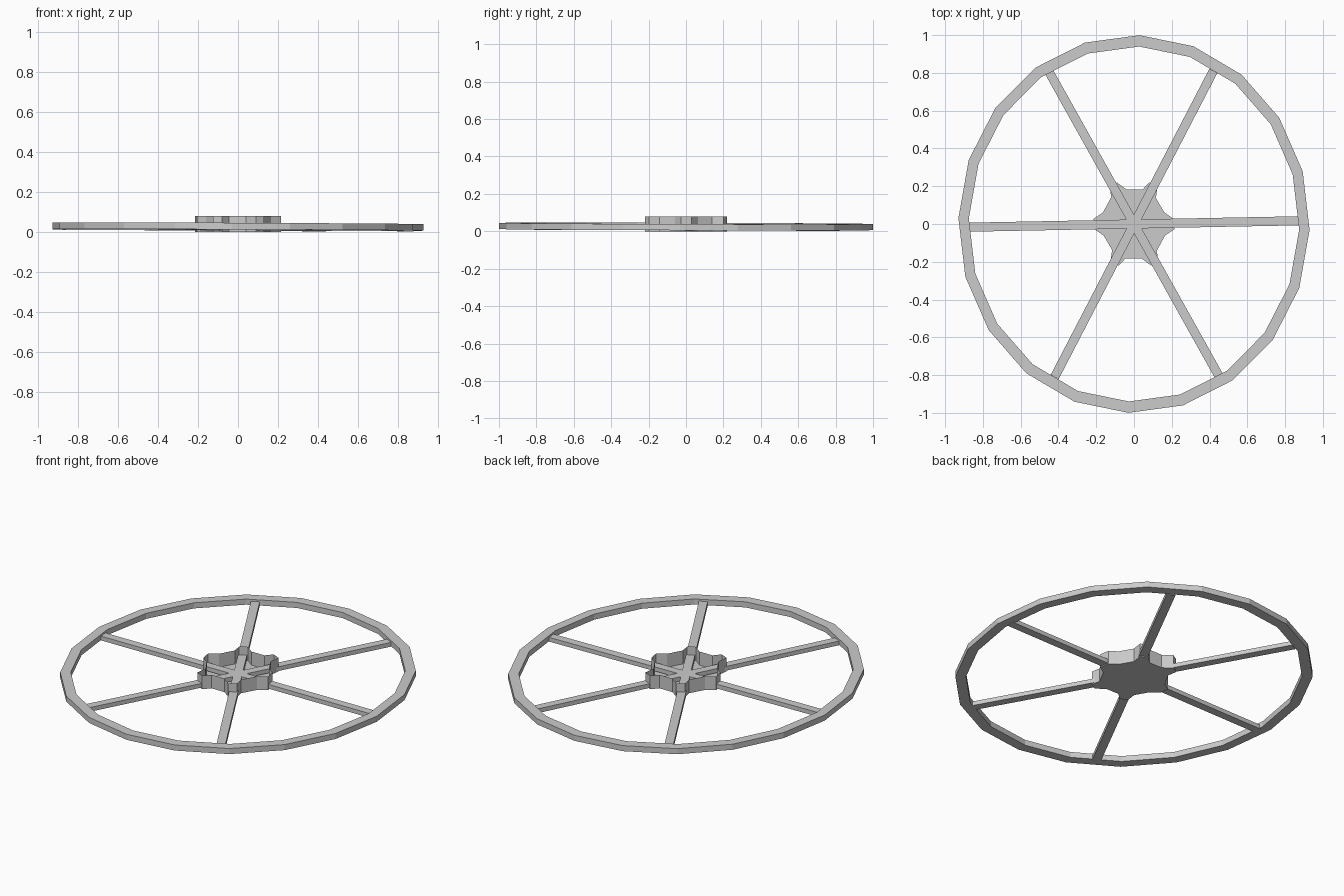
import bpy
from math import sin, cos, radians, atan2, hypot

if "Cube" in bpy.data.objects:
    bpy.data.objects.remove(bpy.data.objects["Cube"])


def add_mesh(name, verts, faces):
    mesh = bpy.data.meshes.new(name)
    mesh.from_pydata(verts, [], faces)
    mesh.update()
    obj = bpy.data.objects.new(name, mesh)
    bpy.context.collection.objects.link(obj)
    return obj


# Rim: 20-sided, slightly oval ring with a small tilt
N = 20
verts, faces = [], []
for i in range(N):
    a = radians(-1.8 + 360 / N * i)
    for rx, ry, z in ((0.93, 1.0, 0.009), (0.93, 1.0, 0.042),
                      (0.875, 0.94, 0.042), (0.875, 0.94, 0.009)):
        x, y = rx * cos(a), ry * sin(a)
        verts.append((x, y, z - 0.004 * x - 0.003 * y))
    for k in range(4):
        j = (i + 1) % N
        faces.append((i * 4 + k, j * 4 + k, j * 4 + (k + 1) % 4, i * 4 + (k + 1) % 4))
add_mesh("rim", verts, faces)

# Spokes: three flat bars running right across the wheel
bars = [(0.878, 0.017), (0.42, 0.81), (-0.447, 0.80)]
for n, (ex, ey) in enumerate(bars):
    a, r, w = atan2(ey, ex), hypot(ex, ey), 0.024
    verts = []
    for z in (0.006, 0.031):
        for u, v in ((-r, -w), (r, -w), (r, w), (-r, w)):
            x, y = u * cos(a) - v * sin(a), u * sin(a) + v * cos(a)
            verts.append((x, y, z - 0.004 * x - 0.003 * y))
    faces = [(3, 2, 1, 0), (4, 5, 6, 7), (0, 1, 5, 4),
             (1, 2, 6, 5), (2, 3, 7, 6), (3, 0, 4, 7)]
    add_mesh(f"spoke_bar_{n + 1}", verts, faces)

# Hub: open six-lobed cup with thin walls, half outline turned by 180 degrees
half = [(0.215, -0.027), (0.205, 0.03), (0.159, 0.063), (0.116, 0.138),
        (0.125, 0.20), (0.08, 0.22), (0.045, 0.182), (-0.04, 0.182),
        (-0.09, 0.22), (-0.13, 0.197), (-0.12, 0.143), (-0.165, 0.06)]
outline = half + [(-x, -y) for x, y in half]
M = len(outline)
verts = [(x, y, 0.0) for x, y in outline] + [(x, y, 0.08) for x, y in outline]
faces = [tuple(reversed(range(M)))]
faces += [(i, (i + 1) % M, (i + 1) % M + M, i + M) for i in range(M)]
add_mesh("hub_cup", verts, faces)
